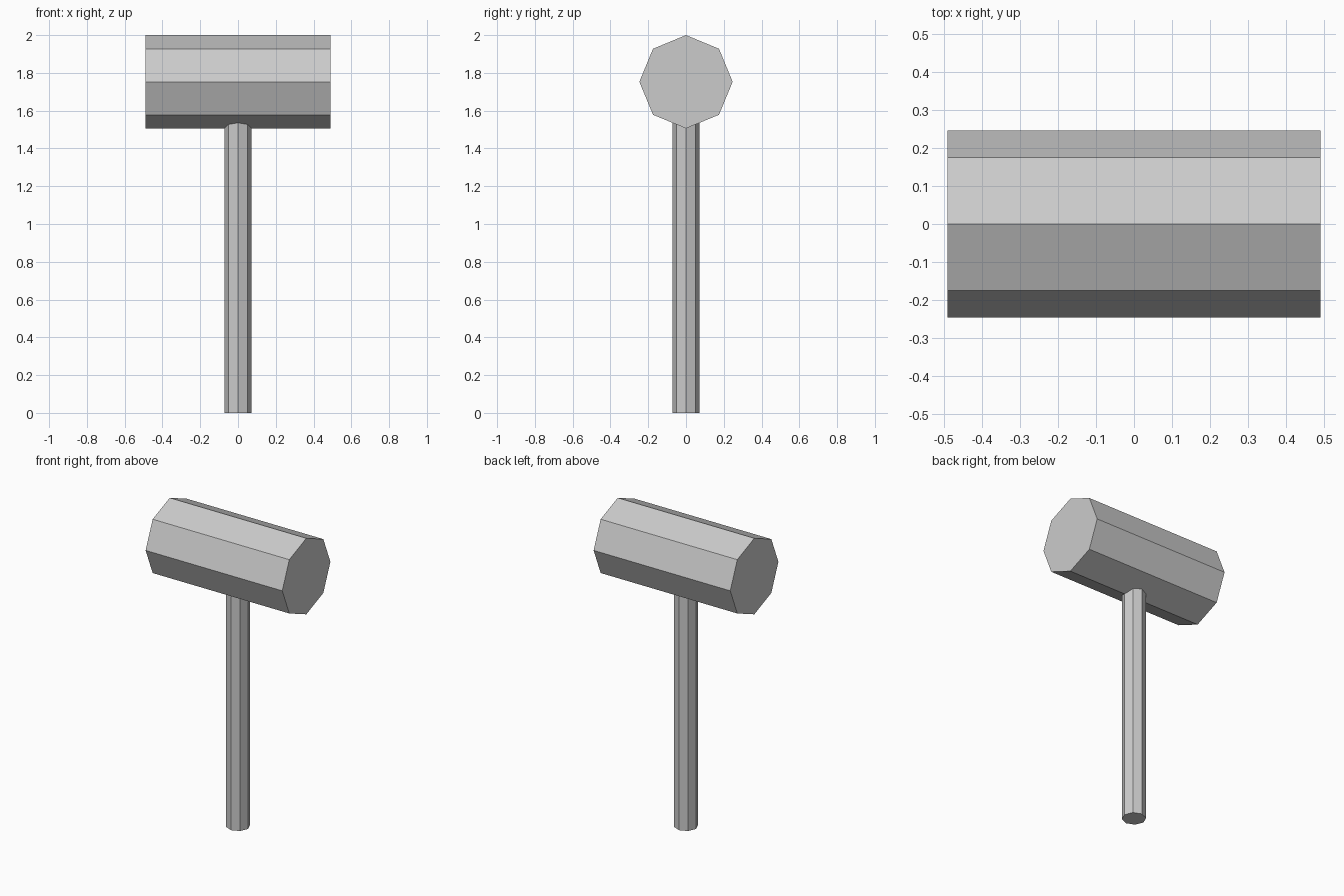
import bpy
from math import pi

if "Cube" in bpy.data.objects:
    bpy.data.objects.remove(bpy.data.objects["Cube"])


def octagon_bar(name, radius, length, centre, rotation=(0, 0, 0)):
    bpy.ops.mesh.primitive_cylinder_add(vertices=8, radius=radius, depth=length,
                                        location=centre, rotation=rotation)
    bar = bpy.context.object
    bar.name = name
    return bar


# Mallet head lying along x, corner edge at the top
HEAD_RADIUS = 0.247
HEAD_Z = 2.0 - HEAD_RADIUS
octagon_bar("mallet_head", HEAD_RADIUS, 0.982, (0, 0, HEAD_Z), (0, pi / 2, 0))

# Upright handle, its top sunk a little into the head
HANDLE_TOP = 1.55
octagon_bar("handle", 0.072, HANDLE_TOP, (0, 0, HANDLE_TOP / 2))
